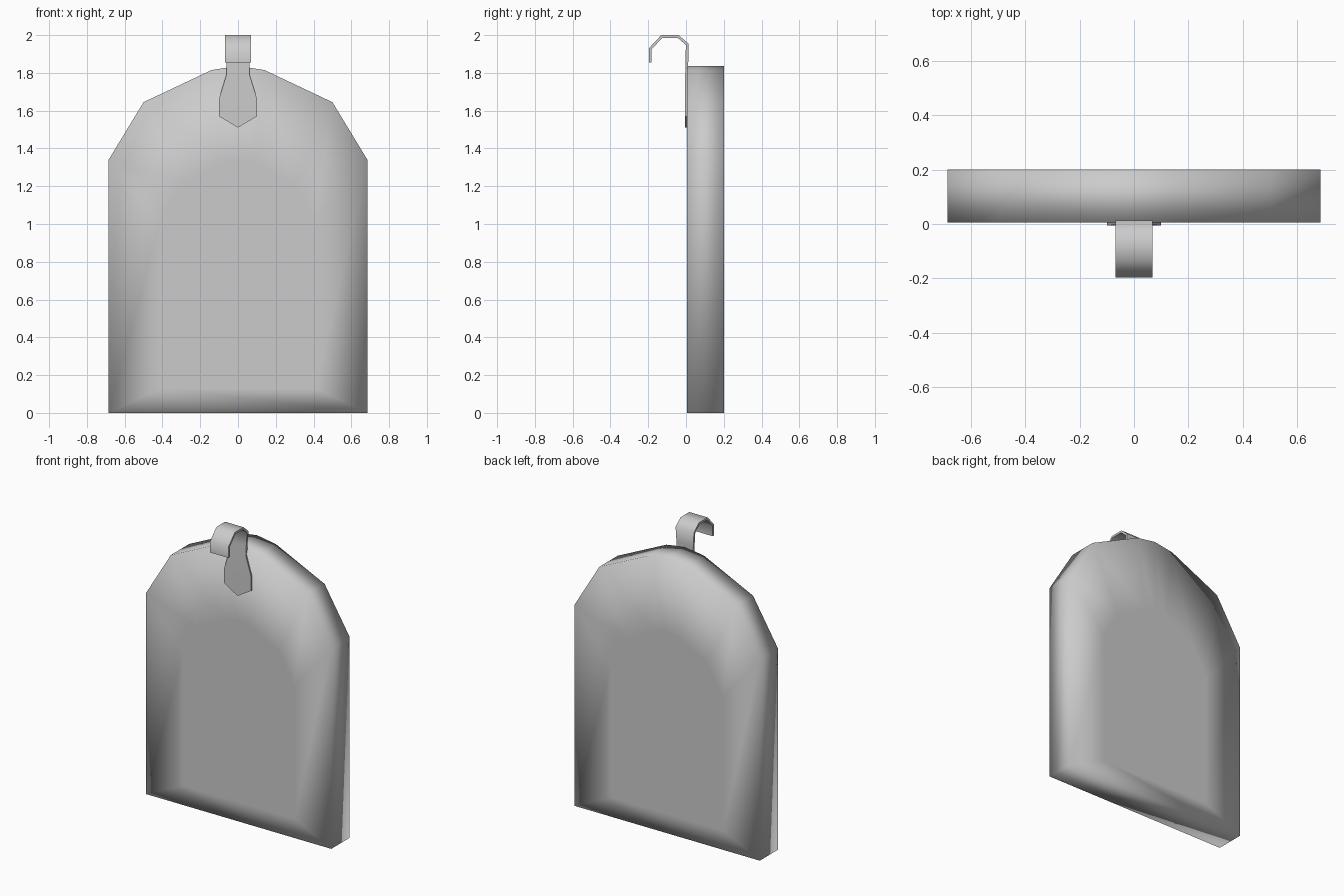
import bpy, bmesh

if "Cube" in bpy.data.objects:
    bpy.data.objects.remove(bpy.data.objects["Cube"])


def finish(bm, name):
    bmesh.ops.recalc_face_normals(bm, faces=bm.faces)
    mesh = bpy.data.meshes.new(name)
    bm.to_mesh(mesh)
    bm.free()
    mesh.shade_smooth()
    obj = bpy.data.objects.new(name, mesh)
    bpy.context.collection.objects.link(obj)
    return obj


# Body: arched slab, with an inset ring on front and back to keep the centre flat
half = [(0.685, 0), (0.685, 1.34), (0.5, 1.645), (0.14, 1.815)]
outline = half + [(0, 1.837)] + [(-x, z) for x, z in reversed(half)]
inner = [(x * 0.6, 0.13 + z * 0.66) for x, z in outline]

bm = bmesh.new()
rings = [[bm.verts.new((x, y, z)) for x, z in pts]
         for pts, y in ((inner, 0.006), (outline, 0.006), (outline, 0.2), (inner, 0.2))]
n = len(outline)
for a, b in zip(rings, rings[1:]):
    for i in range(n):
        j = (i + 1) % n
        bm.faces.new((a[i], a[j], b[j], b[i]))
bm.faces.new(rings[0])
bm.faces.new(rings[-1])
finish(bm, "body")

# Clip: one bent ribbon, from the pointed front plate up and over into the hook
stations = [  # y, z, half width
    (0.002, 1.51, 0), (0.002, 1.57, 0.1), (0.002, 1.665, 0.1),
    (0.003, 1.795, 0.06), (0.005, 1.86, 0.062), (0.006, 1.952, 0.068),
    (-0.042, 1.993, 0.068), (-0.128, 1.993, 0.068),
    (-0.19, 1.927, 0.068), (-0.19, 1.855, 0.068),
]
bm = bmesh.new()
rows = [[bm.verts.new((s * w, y, z)) for s in ((-1, 1) if w else (0,))]
        for y, z, w in stations]
for a, b in zip(rows, rows[1:]):
    bm.faces.new(a + b[::-1])
clip = finish(bm, "hook_clip")
solid = clip.modifiers.new("thickness", 'SOLIDIFY')
solid.thickness = 0.014
solid.offset = 0
solid.use_even_offset = True
bpy.context.view_layer.objects.active = clip
clip.select_set(True)
bpy.ops.object.modifier_apply(modifier="thickness")
bpy.ops.object.shade_smooth_by_angle(angle=1.0)
